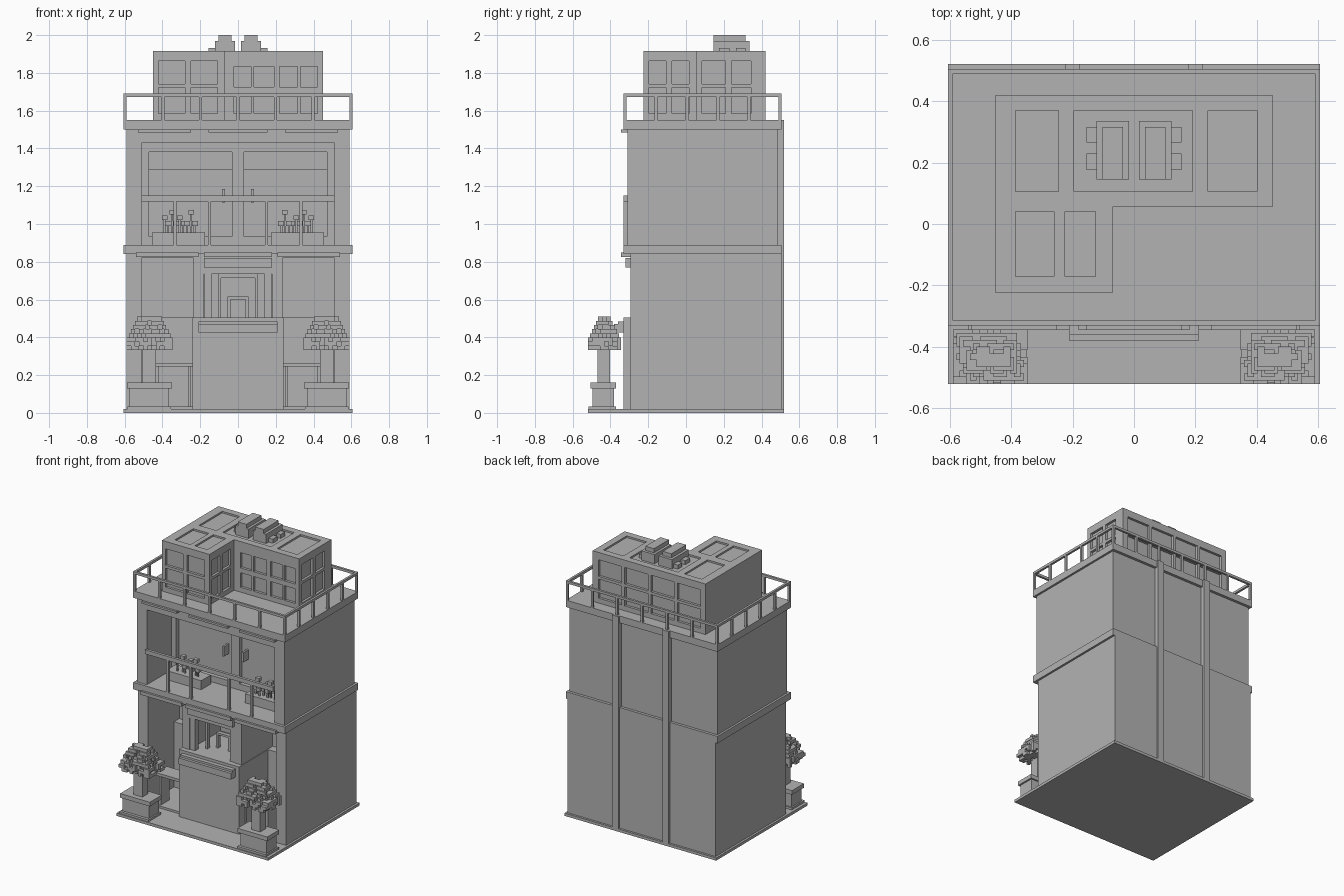
import bpy, bmesh, random
from mathutils import Matrix, Vector

random.seed(4)
cube = bpy.data.objects.get("Cube")
if cube:
    bpy.data.objects.remove(cube, do_unlink=True)

grey = bpy.data.materials.new("plain_grey")
grey.use_nodes = True
grey.diffuse_color = (0.45, 0.45, 0.45, 1)
grey.node_tree.nodes["Principled BSDF"].inputs["Base Color"].default_value = (0.45, 0.45, 0.45, 1)


def finish(name, bm):
    mesh = bpy.data.meshes.new(name)
    bmesh.ops.recalc_face_normals(bm, faces=bm.faces)
    bm.to_mesh(mesh)
    bm.free()
    mesh.materials.append(grey)
    obj = bpy.data.objects.new(name, mesh)
    bpy.context.scene.collection.objects.link(obj)
    return obj


def boxes(name, items, mirror=False):
    """One object from boxes given as (x0, x1, y0, y1, z0, z1)."""
    bm = bmesh.new()
    items = list(items)
    if mirror:
        items += [(-b[1], -b[0], *b[2:]) for b in items]
    for x0, x1, y0, y1, z0, z1 in items:
        centre = Vector((x0 + x1, y0 + y1, z0 + z1)) / 2
        size = Matrix.Diagonal((x1 - x0, y1 - y0, z1 - z0, 1))
        bmesh.ops.create_cube(bm, size=1, matrix=Matrix.Translation(centre) @ size)
    return finish(name, bm)


# Ground plate and lower storey
boxes("base_plate", [(-.605, .605, -.52, .52, 0, .02)])
boxes("lower_side_walls", [(.51, .59, -.295, .505, .02, .84)], True)
boxes("lower_back_wall", [(-.51, .51, 0, .505, .02, .505), (-.51, .51, .06, .505, .505, .84)])
boxes("counter_block", [(-.24, .24, -.33, 0, .02, .505)])
boxes("counter_shelf", [(-.21, .21, -.38, -.33, .425, .47), (-.21, .21, -.36, -.33, .47, .485)])
boxes("serving_window_piers", [(.18, .235, -.295, .06, .505, .84)], True)
boxes("serving_window_header", [(-.18, .18, -.295, .06, .735, .84)])
boxes("serving_window_sign", [(-.18, .18, -.32, -.295, .77, .82)])
boxes("serving_window_posts", [(.14, .178, -.29, -.25, .505, .735)], True)
boxes("serving_window_inner_frame", [(.09, .105, -.22, -.19, .505, .735),
                                     (0, .105, -.22, -.19, .715, .735),
                                     (.04, .055, -.17, -.14, .505, .615),
                                     (0, .055, -.17, -.14, .6, .615)], True)
boxes("bay_floor", [(.24, .51, -.295, 0, .02, .035)], True)
boxes("bay_lintel", [(.235, .51, -.295, .06, .82, .84)], True)
boxes("bay_awning_strip", [(.21, .54, -.345, -.295, .825, .85)], True)
boxes("centre_awning_strip", [(-.18, .18, -.345, -.295, .825, .85)])
boxes("benches", [(.24, .45, -.29, -.17, .245, .265), (.42, .435, -.28, -.18, .035, .245),
                  (.25, .265, -.28, -.18, .035, .245)], True)

# Upper storey with recessed balcony
boxes("middle_cornice", [(-.605, .605, -.33, .505, .84, .89)])
boxes("upper_side_walls", [(.51, .59, -.31, .485, .89, 1.5)], True)
boxes("upper_back_wall", [(-.51, .51, 0, .485, .89, 1.5)])
boxes("balcony_header", [(-.51, .51, -.31, 0, 1.43, 1.5)])
boxes("balcony_door_frame", [(0, .033, -.03, 0, .89, 1.43), (.472, .51, -.03, 0, .89, 1.43),
                             (.033, .472, -.03, 0, 1.38, 1.43),
                             (.033, .472, -.03, 0, .89, .935)], True)
boxes("balcony_door_transom", [(.033, .472, -.01, 0, 1.285, 1.38)], True)
boxes("balcony_door_handles", [(.07, .085, -.06, 0, 1.115, 1.185)], True)
boxes("balcony_rail", [(-.51, .51, -.33, -.31, 1.12, 1.15)])
boxes("balcony_posts", [(x, x + .017, -.33, -.31, .89, 1.12) for x in (.143, .325)], True)
boxes("balcony_planters", [(.175, .455, -.17, -.06, .89, .955)], True)

# Small block plants growing in the balcony planters
sprigs = []
for stem in range(9):
    x = .225 + .02 * stem
    top = random.choice((.99, 1.02, 1.05))
    y = random.uniform(-.15, -.09)
    sprigs.append((x, x + .01, y, y + .01, .955, top))
    sprigs.append((x - .012, x + .018, y - .01, y + .02, top, top + .025))
boxes("balcony_plants", sprigs, True)

# Roof slab, trim and drain pipes
boxes("roof_slab", [(-.605, .605, -.33, .505, 1.5, 1.55)])
boxes("roof_trim", [(a, b, -.345, -.31, 1.485, 1.5)
                    for a, b in ((-.53, -.25), (-.155, .155), (.25, .53))])
boxes("drain_pipes", [(.175, .225, .48, .52, .02, 1.55)], True)

# Roof railing
T = .016
X, Y0, Y1 = .605, -.33, .505
rails = [(-X, X, Y0, Y0 + T, 1.672, 1.69), (-X, X, Y1 - T, Y1, 1.672, 1.69),
         (-X, -X + T, Y0, Y1, 1.672, 1.69), (X - T, X, Y0, Y1, 1.672, 1.69)]
for i in range(7):
    x = -X + i * (2 * X - T) / 6
    rails += [(x, x + T, y, y + T, 1.55, 1.672) for y in (Y0, Y1 - T)]
for i in range(1, 5):
    y = Y0 + i * (Y1 - Y0 - T) / 5
    rails += [(x, x + T, y, y + T, 1.55, 1.672) for x in (-X, X - T)]
boxes("roof_railing", rails)

# L-shaped penthouse
bm = bmesh.new()
outline = [(-.45, -.225), (-.07, -.225), (-.07, .055), (.45, .055), (.45, .42), (-.45, .42)]
face = bm.faces.new([bm.verts.new((x, y, 1.55)) for x, y in outline])
grown = bmesh.ops.extrude_face_region(bm, geom=[face])
bmesh.ops.translate(bm, vec=(0, 0, .365),
                    verts=[v for v in grown["geom"] if isinstance(v, bmesh.types.BMVert)])
penthouse = finish("penthouse", bm)

# Recessed windows and roof panels cut into the penthouse
D = .018
tall = ((1.585, 1.722), (1.742, 1.862))
low = ((1.585, 1.69), (1.725, 1.835))
cuts = []
for a, b in ((-.42, -.28), (-.25, -.108)):
    cuts += [(a, b, -.3, -.225 + D, *z) for z in tall]
for a, b in ((-.02, .068), (.085, .19), (.22, .315), (.33, .42)):
    cuts += [(a, b, .03, .055 + D, *z) for z in low]
for a, b in ((-.195, -.105), (-.075, .015)):
    cuts += [(-.07 - D, -.04, a, b, *z) for z in tall]
for a, b in ((.085, .21), (.24, .345)):
    cuts += [(.45 - D, .5, a, b, *z) for z in tall]
for i in range(4):
    a = -.41 + .21 * i
    cuts += [(a, a + .185, .42 - D, .5, *z) for z in tall]
for a, b, c, d in ((-.385, -.245, .105, .37), (-.195, .19, .105, .37), (.24, .4, .105, .37),
                   (-.385, -.26, -.17, .04), (-.225, -.125, -.17, .04)):
    cuts.append((a, b, c, d, 1.903, 2))
cutter = boxes("window_cutter", cuts)
cutter.hide_render = True
mod = penthouse.modifiers.new("windows", "BOOLEAN")
mod.operation, mod.solver, mod.object = "DIFFERENCE", "EXACT", cutter
bpy.context.view_layer.objects.active = penthouse
bpy.ops.object.modifier_apply(modifier=mod.name)
bpy.data.objects.remove(cutter, do_unlink=True)

# Rooftop machines
boxes("roof_units", [(.017, .122, .145, .335, 1.9, 1.97), (.035, .103, .145, .315, 1.97, 2),
                     (.122, .155, .265, .315, 1.9, 1.932),
                     (.122, .155, .175, .23, 1.9, 1.932)], True)

# Potted trees beside the entrance
boxes("tree_planters", [(.355, .585, -.515, -.37, .02, .035), (.365, .575, -.495, -.38, .035, .13),
                        (.35, .587, -.505, -.37, .13, .16)], True)
boxes("tree_trunks", [(.435, .505, -.468, -.403, .16, .35)], True)

# Blocky crowns: stepped layers of small cubes with a ragged surface
V = .022
leaves = []
for layer in range(8):
    nx = 11 - max(0, layer - 2)
    ny = 8 - max(0, layer - 2)
    for i in range(nx):
        for j in range(ny):
            edge = i in (0, nx - 1) or j in (0, ny - 1)
            if random.random() < (.35 if edge else .12):
                continue
            x = .468 + (i - nx / 2) * V
            y = -.432 + (j - ny / 2) * V
            z = .333 + layer * V
            leaves.append((x, x + V, y, y + V, z, z + V))
boxes("tree_crowns", leaves, True)
